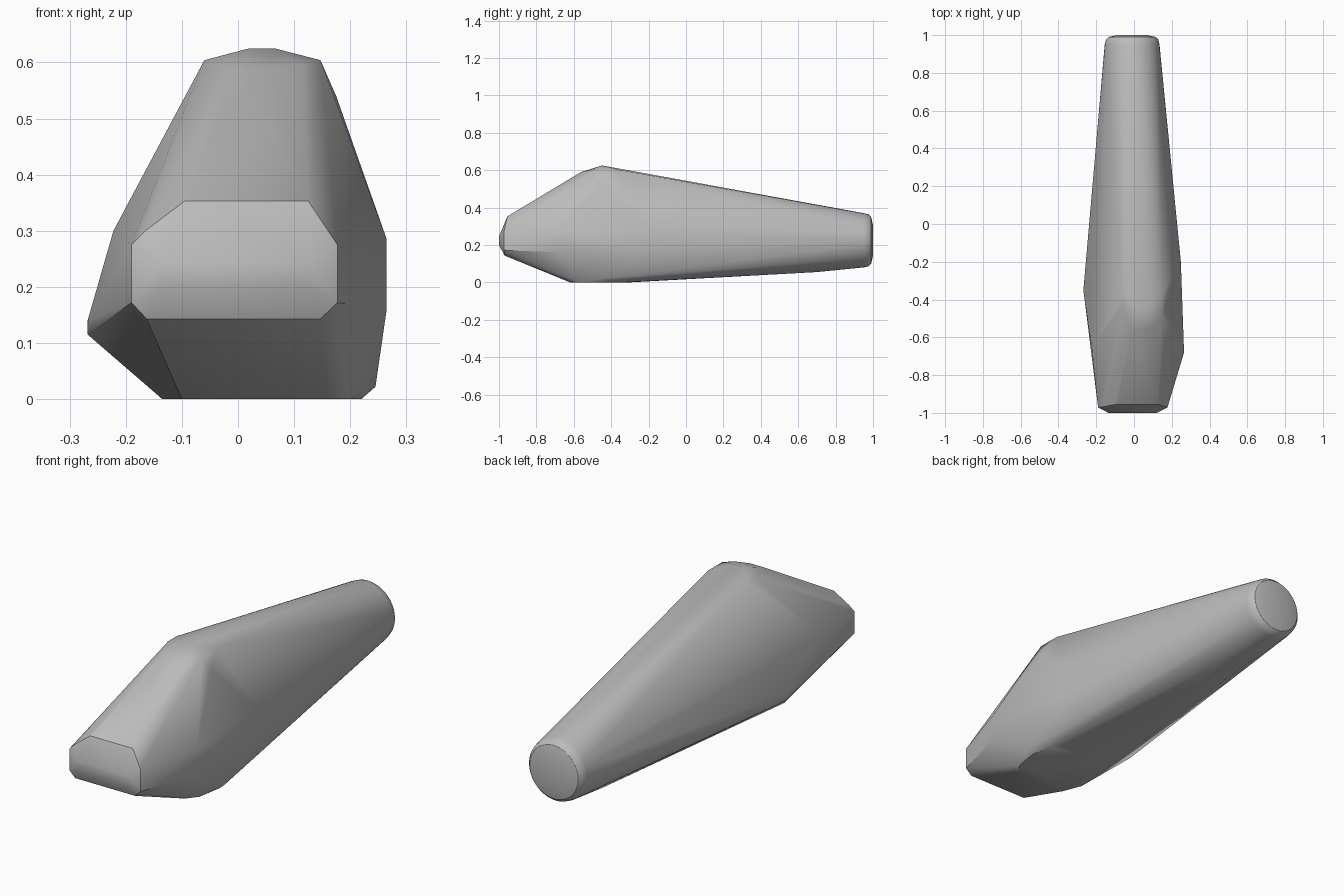
import bpy, bmesh, math

cube = bpy.data.objects.get("Cube")
if cube:
    bpy.data.objects.remove(cube, do_unlink=True)

grey = bpy.data.materials.new("plain_grey")
grey.use_nodes = True
colour = (0.5, 0.5, 0.5, 1)
grey.diffuse_color = colour
grey.node_tree.nodes["Principled BSDF"].inputs["Base Color"].default_value = colour


def ring(y, radius, steps=40):
    """Round section of the handle-like tail."""
    return [(-0.01 + radius * math.cos(math.tau * i / steps), y,
             0.225 + radius * math.sin(math.tau * i / steps)) for i in range(steps)]


# Bevelled nose: outline and its flat front
nose = [(-0.095, -0.955, 0.353), (0.125, -0.955, 0.353),
        (-0.165, -0.968, 0.3), (0.15, -0.968, 0.3),
        (-0.163, -0.97, 0.143), (0.147, -0.97, 0.143)]
nose += [(x, -0.972, z) for x in (-0.19, 0.177) for z in (0.172, 0.275)]
nose += [(x, -1, z) for x in (-0.135, 0.12) for z in (0.2, 0.245)]

# Rounded hump on top
hump = [(0.02, -0.45, 0.625), (0.065, -0.45, 0.625),
        (-0.06, -0.37, 0.604), (-0.06, -0.43, 0.604),
        (0.147, -0.37, 0.604), (0.147, -0.48, 0.604),
        (-0.01, -0.56, 0.59), (0.06, -0.56, 0.59), (0.115, -0.53, 0.595),
        (0.175, -0.45, 0.54)]

# Faceted flanks
flanks = [(0.265, -0.68, z) for z in (0.16, 0.285)]
flanks += [(0.248, -0.2, z) for z in (0.16, 0.28)]
flanks += [(0.245, -0.45, 0.022), (-0.222, -0.67, 0.3)]
flanks += [(-0.268, -0.35, z) for z in (0.115, 0.14)]

# Flat underside running into the tail
underside = [(-0.1, -0.62, 0), (0.16, -0.62, 0), (-0.135, -0.53, 0),
             (0.2, -0.57, 0), (0.22, -0.45, 0), (0.2, -0.34, 0),
             (-0.1, -0.3, 0), (0.15, -0.3, 0),
             (-0.06, 0.7, 0.055), (0.04, 0.7, 0.055)]

# Tail with a rounded rim and a shallow domed end
tail = ring(0.95, 0.145) + ring(0.975, 0.139) + ring(0.99, 0.125) + ring(1, 0.08)

# Wrap one tight skin around all the sections
bm = bmesh.new()
for point in nose + hump + flanks + underside + tail:
    bm.verts.new(point)
hull = bmesh.ops.convex_hull(bm, input=bm.verts)
loose = {v for v in hull["geom_interior"] + hull["geom_unused"]
         if isinstance(v, bmesh.types.BMVert)}
bmesh.ops.delete(bm, geom=list(loose), context="VERTS")
bmesh.ops.dissolve_limit(bm, angle_limit=math.radians(0.5),
                         verts=bm.verts, edges=bm.edges)
bmesh.ops.recalc_face_normals(bm, faces=bm.faces)

mesh = bpy.data.meshes.new("faceted_body")
bm.to_mesh(mesh)
bm.free()
mesh.materials.append(grey)
body = bpy.data.objects.new("faceted_body", mesh)
bpy.context.collection.objects.link(body)
bpy.context.view_layer.objects.active = body
body.select_set(True)
bpy.ops.object.shade_smooth_by_angle(angle=math.radians(30))
